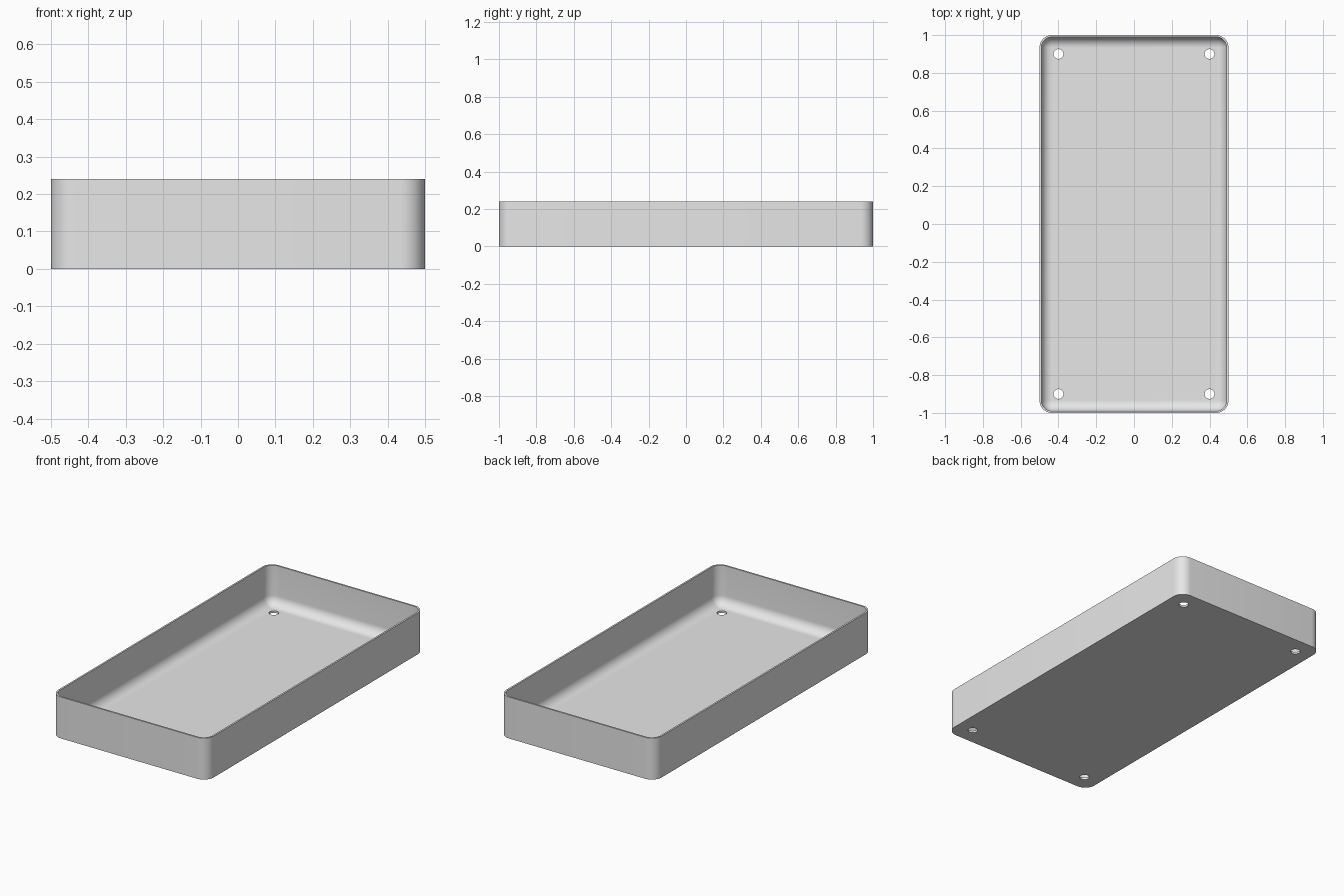
import bpy, bmesh, math
from mathutils import Matrix

cube = bpy.data.objects.get("Cube")
if cube:
    bpy.data.objects.remove(cube, do_unlink=True)

HALF_X, HALF_Y, HEIGHT = 0.5, 1.0, 0.24
CORNER, WALL, FLOOR = 0.065, 0.01, 0.012
FILLET = CORNER - WALL
STEPS = 10


def material(name, value):
    mat = bpy.data.materials.new(name)
    mat.use_nodes = True
    colour = (value, value, value, 1)
    mat.diffuse_color = colour
    mat.node_tree.nodes["Principled BSDF"].inputs["Base Color"].default_value = colour
    return mat


def ring(bm, inset, z):
    """Rounded rectangle of vertices, inset from the outer outline."""
    radius = max(CORNER - inset, 0)
    cx, cy = HALF_X - CORNER, HALF_Y - CORNER
    verts = []
    for quarter, (sx, sy) in enumerate([(1, 1), (-1, 1), (-1, -1), (1, -1)]):
        for i in range(STEPS + 1):
            a = (quarter + i / STEPS) * math.pi / 2
            verts.append(bm.verts.new((sx * cx + radius * math.cos(a),
                                       sy * cy + radius * math.sin(a), z)))
    return verts


def to_object(bm, name):
    bmesh.ops.recalc_face_normals(bm, faces=bm.faces)
    mesh = bpy.data.meshes.new(name)
    bm.to_mesh(mesh)
    bm.free()
    obj = bpy.data.objects.new(name, mesh)
    bpy.context.collection.objects.link(obj)
    return obj


# Tray shell: outer wall, rim, inner wall, rounded inside edge, floor
profile = [(0, 0), (0, HEIGHT), (WALL, HEIGHT)]
for i in range(STEPS + 1):
    a = i / STEPS * math.pi / 2
    profile.append((WALL + FILLET * (1 - math.cos(a)),
                    FLOOR + FILLET * (1 - math.sin(a))))
bm = bmesh.new()
rings = [ring(bm, inset, z) for inset, z in profile]
for low, high in zip(rings, rings[1:]):
    for i in range(len(low)):
        j = (i + 1) % len(low)
        bm.faces.new((low[i], low[j], high[j], high[i]))
bm.faces.new(rings[0])
bm.faces.new(rings[-1])
bmesh.ops.remove_doubles(bm, verts=bm.verts, dist=1e-5)
tray = to_object(bm, "tray")
tray.data.materials.append(material("light grey", 0.8))

# Four screw holes through the floor
bm = bmesh.new()
for x in (-0.4, 0.4):
    for y in (-0.9, 0.9):
        bmesh.ops.create_cone(bm, cap_ends=True, segments=32, radius1=0.026,
                              radius2=0.026, depth=0.1,
                              matrix=Matrix.Translation((x, y, 0)))
cutter = to_object(bm, "hole_cutter")
cutter.hide_render = True

cut = tray.modifiers.new("holes", "BOOLEAN")
cut.operation = "DIFFERENCE"
cut.solver = "EXACT"
cut.object = cutter
bpy.ops.object.select_all(action="DESELECT")
tray.select_set(True)
bpy.context.view_layer.objects.active = tray
bpy.ops.object.modifier_apply(modifier=cut.name)
bpy.data.objects.remove(cutter, do_unlink=True)
bpy.ops.object.shade_smooth_by_angle(angle=math.radians(35))
